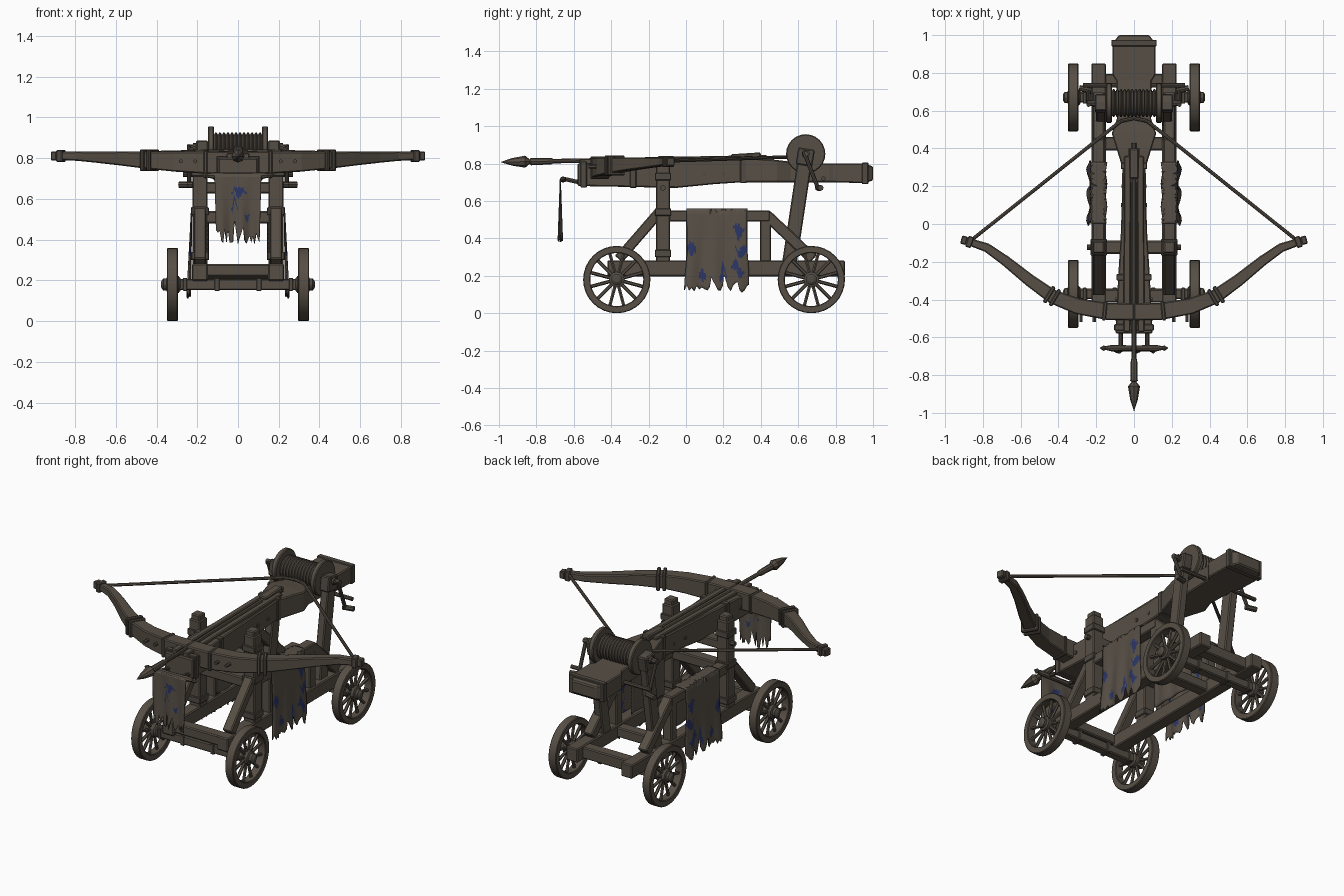
import bpy, bmesh, math, random
from mathutils import Vector as V

if "Cube" in bpy.data.objects:
    bpy.data.objects.remove(bpy.data.objects["Cube"], do_unlink=True)
rng = random.Random(4)


def material(name, rgb):
    m = bpy.data.materials.new(name)
    m.use_nodes = True
    m.diffuse_color = (*rgb, 1)
    m.node_tree.nodes["Principled BSDF"].inputs["Base Color"].default_value = (*rgb, 1)
    return m


wood = material("weathered wood", (0.095, 0.078, 0.060))
iron = material("dull iron", (0.080, 0.067, 0.054))
cloth = material("worn cloth", (0.098, 0.080, 0.063))
blue = material("faded blue dye", (0.024, 0.036, 0.13))


# --- shape helpers: each shape is a list of rings plus a flag for a closed loop
def box(a, b, w, h):
    """Beam from a to b; w across (x, or y for beams along x), h the other way."""
    a, b = V(a), V(b)
    d = (b - a).normalized()
    s = V((0, 1, 0)) if abs(d.x) > 0.7 else V((1, 0, 0))
    u = d.cross(s).normalized()
    s = u.cross(d)
    corners = ((-1, -1), (1, -1), (1, 1), (-1, 1))
    return [[p + s * i * w / 2 + u * j * h / 2 for i, j in corners] for p in (a, b)], False


def lathe(c, axis, profile, n=16, closed=False):
    """Revolve (distance along axis, radius) pairs."""
    c, d = V(c), V(axis).normalized()
    s = V((0, 0, 1)) if abs(d.z) < 0.9 else V((1, 0, 0))
    u = d.cross(s).normalized()
    s = u.cross(d)
    turn = [2 * math.pi * i / n for i in range(n)]
    return [[c + d * t + (s * math.cos(a) + u * math.sin(a)) * r for a in turn]
            for t, r in profile], closed


def rod(a, b, r, n=8):
    d = V(b) - V(a)
    return lathe(a, d, [(0, r), (d.length, r)], n)


def part(name, shapes, mat, mirror=False, bevel=0.006, smooth=False):
    bm = bmesh.new()
    for rings, closed in shapes:
        vs = [[bm.verts.new(p) for p in ring] for ring in rings]
        n = len(vs[0])
        pairs = list(zip(vs, vs[1:])) + ([(vs[-1], vs[0])] if closed else [])
        for r0, r1 in pairs:
            for i in range(n):
                bm.faces.new((r0[i], r0[(i + 1) % n], r1[(i + 1) % n], r1[i]))
        if not closed:
            bm.faces.new(vs[0][::-1])
            bm.faces.new(vs[-1])
    bmesh.ops.recalc_face_normals(bm, faces=bm.faces)
    return finish(name, bm, [mat], mirror, bevel, smooth)


def finish(name, bm, mats, mirror=False, bevel=0, smooth=False):
    me = bpy.data.meshes.new(name)
    bm.to_mesh(me)
    bm.free()
    ob = bpy.data.objects.new(name, me)
    bpy.context.collection.objects.link(ob)
    for m in mats:
        me.materials.append(m)
    if bevel:
        mod = ob.modifiers.new("Bevel", 'BEVEL')
        mod.width, mod.segments = bevel, 1
    if mirror:
        ob.modifiers.new("Mirror", 'MIRROR').use_mirror_merge = False
    if smooth:
        bpy.ops.object.select_all(action='DESELECT')
        ob.select_set(True)
        bpy.context.view_layer.objects.active = ob
        bpy.ops.object.shade_smooth_by_angle()
    return ob


# --- wheels and axles
R = 0.18
for label, y in (("front", -0.37), ("rear", 0.67)):
    c = V((0.322, y, R))
    part(label + "_wheel_rims", [lathe(c, (1, 0, 0), [(-.027, R), (.027, R), (.027, .142), (-.027, .142)],
                                       32, True)], wood, True, 0.004, True)
    spokes = []
    for k in range(12):
        a = math.tau * (k + .5) / 12
        d = V((0, math.cos(a), math.sin(a)))
        spokes.append(rod(c + d * .03, c + d * .15, .0095, 6))
    part(label + "_wheel_spokes", spokes, wood, True, 0)
    part(label + "_wheel_hubs", [lathe(c, (1, 0, 0), [(-.04, .03), (-.03, .042), (.025, .042), (.03, .03),
                                                      (.045, .03), (.055, .015)], 12)], iron, True, 0, True)
    part(label + "_axle", [box((-.29, y, .18), (.29, y, .18), .055, .055)], wood)
    part(label + "_axle_bands", [box((.09, y, .18), (.115, y, .18), .065, .065),
                                 box((.25, y, .18), (.27, y, .18), .065, .065)], iron, True, 0.003)

# --- chassis: side rails, posts, upper rails and diagonal braces
X = 0.187
part("lower_side_rails", [box((X, -.42, .24), (X, .85, .24), .078, .085)], wood, True)
part("front_posts", [box((X, -.123, .2), (X, -.123, .81), .075, .075),
                     box((X, -.123, .79), (X, -.123, .84), .06, .06)], wood, True)
part("post_bands", [box((X, -.123, z - .02), (X, -.123, z + .02), .088, .088)
                    for z in (.32, .54, .73)], iron, True, 0.004)
part("upper_side_rails", [box((X, -.12, .52), (X, .45, .52), .065, .06)], wood, True)
part("rear_posts", [box((X, y, .27), (X, y, .51), .06, .06) for y in (.03, .425)], wood, True)
part("diagonal_braces", [box((X, -.13, .555), (X, -.36, .29), .06, .055),
                         box((X, .43, .525), (X, .68, .29), .06, .06)], wood, True)
part("cross_beams", [box((-.2, y, z), (.2, y, z), .07, h) for y, z, h in
                     ((-.38, .25, .06), (-.123, .51, .06), (-.123, .655, .055), (.425, .24, .06),
                      (.76, .24, .07))], wood)
part("post_pegs", [rod((.22, -.123, .67), (.25, -.123, .67), .015)], iron, True, 0)

# --- stock, lofted along its length: y, half width, bottom, top
stations = [(-.58, .098, .68, .80), (-.30, .085, .675, .815), (-.05, .07, .67, .815), (.15, .063, .69, .82),
            (.3, .062, .70, .825), (.39, .09, .70, .825), (.48, .118, .70, .82), (.56, .09, .70, .81),
            (.76, .095, .70, .80), (.79, .115, .70, .80), (.955, .115, .695, .80), (1.0, .08, .71, .785)]
part("stock", [([[V((sx * w, y, z)) for sx, z in ((-1, a), (1, a), (1, b), (-1, b))]
                 for y, w, a, b in stations], False)], wood)
part("bolt_guides", [box((.038, -.57, .81), (.034, .36, .825), .036, .03)], wood, True, 0.005)
part("stock_bands", [box((0, y, z), (0, y + .035, z), w, h) for y, z, w, h in
                     ((-.565, .742, .21, .14), (-.30, .745, .186, .15), (.29, .765, .14, .14),
                      (.94, .748, .24, .115))], iron, False, 0.004)
part("trigger_block", [box((0, .24, .835), (0, .40, .845), .05, .03)], wood)
part("stock_rivets", [rod((.06, y, .745), (w, y, .745), .012, 6)
                      for y, w in ((-.5, .1), (-.4, .097), (.1, .07), (.2, .067))], iron, True, 0)

# --- bow arms, swept through x, y, z, thickness, height
bow = [(0, -.465, .778, .09, .11), (.14, -.463, .778, .09, .11), (.3, -.435, .783, .085, .098),
       (.43, -.385, .79, .075, .085), (.55, -.30, .798, .065, .07), (.68, -.195, .805, .055, .055),
       (.78, -.125, .81, .048, .046), (.90, -.085, .812, .036, .038)]
rings = []
for i, (x, y, z, t, h) in enumerate(bow):
    a, b = bow[max(i - 1, 0)], bow[min(i + 1, len(bow) - 1)]
    n = V((-(b[1] - a[1]), b[0] - a[0], 0)).normalized() if i else V((0, 1, 0))
    rings.append([V((x, y, z)) + n * t / 2 * p + V((0, 0, h / 2 * q))
                  for p, q in ((-1, -1), (1, -1), (1, 1), (-1, 1))])
part("bow_arms", [(rings, False)], wood, True)
part("bow_bands", [box((.41, -.395, .79), (.427, -.385, .79), .1, .105),
                   box((.44, -.379, .79), (.458, -.368, .79), .1, .105),
                   box((.145, -.462, .778), (.165, -.46, .778), .1, .12),
                   box((.855, -.1, .811), (.885, -.09, .811), .06, .06),
                   box((.885, -.09, .811), (.915, -.082, .811), .045, .045)], iron, True, 0.005)
part("bow_rivets", [rod((x, -.52, .785), (x, -.48, .785), .01, 6) for x in (.05, .21, .28)], iron, True, 0)
part("bowstring", [rod((.86, -.085, .815), (.07, .545, .835), .0095),
                   rod((.07, .545, .835), (0, .56, .835), .0095)], cloth, True, 0, True)

# --- bolt with head and fletching
part("bolt", [lathe((0, -.99, .808), (0, 1, .018), [(0, .001), (.06, .02), (.13, .032), (.155, .012),
                                                    (.16, .02), (.27, .017), (.28, .012), (1.42, .012)], 8)],
     wood, False, 0, True)
part("fletching", [box((.012, .22, .832), (.022, .40, .836), .022, .006)], cloth, True, 0)

# --- winch: drum, flanges, rope, slanted legs and cranks
W = V((0, .64, .852))
part("winch_flanges", [lathe(W, (1, 0, 0), [(.117, .105), (.148, .105)], 24)], wood, True, 0.005, True)
part("rope_drum", [lathe(W, (1, 0, 0), [(-.118 + .236 * i / 36, .066 + (.008 if i % 3 else -.004))
                                        for i in range(37)], 20)], cloth, False, 0, True)
part("winch_axle", [rod(W + V((-.22, 0, 0)), W + V((.22, 0, 0)), .022, 10)], iron, False, 0, True)
part("winch_legs", [box((.176, .55, .25), (.176, .645, .88), .05, .078)], wood, True)
part("leg_caps", [box((.176, .63, .79), (.176, .645, .88), .06, .09)], iron, True)
part("cranks", [rod(W + V((.2, 0, 0)), W + V((.25, 0, 0)), .016),
                rod((.24, .63, .865), (.24, .705, .67), .011),
                rod((.225, .705, .67), (.29, .72, .67), .016)], iron, True, 0, True)
part("ratchet_bar", [rod((-.27, .735, .72), (.27, .735, .72), .012)], iron, False, 0)


# --- torn cloth: path(u, v) gives the sheet, patches are centres with radii in (u, v)
def sheet(name, path, tears, patches, mirror=False, nu=26, nv=40):
    bm = bmesh.new()
    cut = [[tears * rng.random() * (.5 + .5 * math.sin(i * 1.3)) + .02 * rng.random() for i in range(nu + 1)]
           for _ in range(1)][0]
    grid = [[bm.verts.new(path(i / nu, j / nv * (1 - cut[i]))) for j in range(nv + 1)] for i in range(nu + 1)]
    for i in range(nu):
        for j in range(nv):
            f = bm.faces.new((grid[i][j], grid[i + 1][j], grid[i + 1][j + 1], grid[i][j + 1]))
            u, v = (i + .5) / nu, (j + .5) / nv
            f.material_index = int(any(abs(u - a) / r + abs(v - b) / s < 1 for a, b, r, s in patches))
    ob = finish(name, bm, [cloth, blue], mirror, 0, True)
    mod = ob.modifiers.new("Solidify", 'SOLIDIFY')
    mod.thickness, mod.offset = 0.006, 0
    return ob


def drape(u, v):
    """Inner fall, over the rail, then the long outer fall."""
    y = .165 + (u - .5) * .325
    wave = .009 * math.sin(u * 17)
    if v < .27:
        return V((.148 + wave * .4, y, .3 + .25 * v / .27))
    if v < .4:
        return V((.148 + .08 * (v - .27) / .13, y, .557))
    t = (v - .4) / .6
    return V((.228 + .014 * t + wave * t, y + .012 * math.sin(t * 5 + u * 4) * t, .55 - .44 * t))


def hang(u, v):
    return V(((u - .5) * (.23 - .02 * v), -.672 - .012 * math.sin(u * 14) * v, .715 - .335 * v))


sheet("side_cloths", drape, .13, [(.08, .7, .1, .05), (.86, .56, .09, .06), (.92, .72, .12, .04),
                                  (.82, .86, .1, .06), (.3, .9, .08, .05), (.6, .93, .07, .06)], True)
sheet("front_banner", hang, .4, [(.52, .27, .17, .09), (.42, .5, .1, .08), (.7, .64, .07, .06)])

# --- banner pole and brackets
part("banner_pole", [lathe((-.18, -.657, .715), (1, 0, 0),
                           [(0, .002), (.02, .015), (.03, .01), (.06, .017), (.18, .014), (.3, .017),
                            (.33, .01), (.34, .015), (.36, .002)], 8)], wood, False, 0, True)
part("banner_brackets", [rod((.07, -.66, .72), (.07, -.57, .70), .011)], iron, True, 0)
